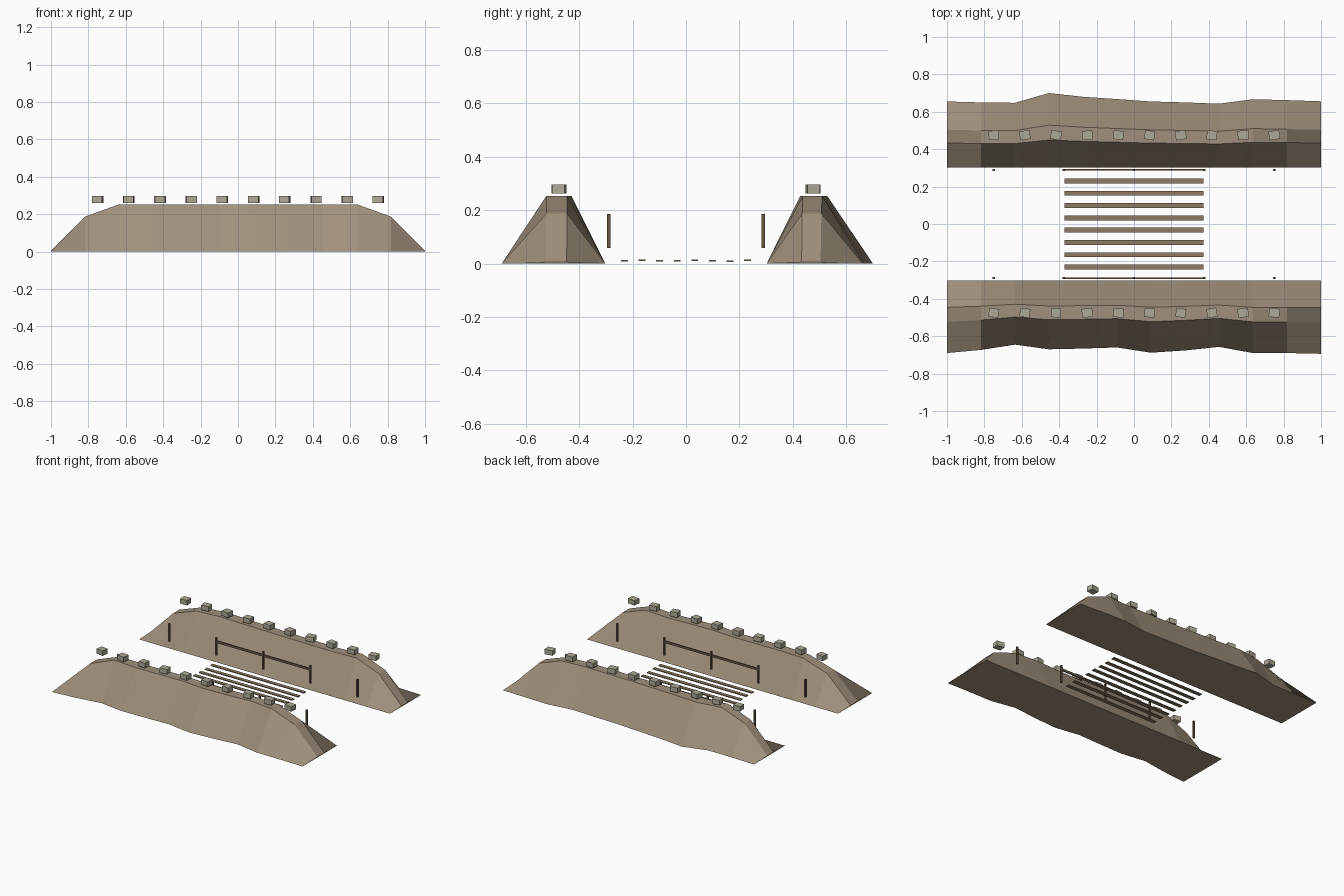
import bpy, bmesh, math, random
from mathutils import Matrix

if "Cube" in bpy.data.objects:
    bpy.data.objects.remove(bpy.data.objects["Cube"])

random.seed(4)


def material(name, rgb):
    m = bpy.data.materials.new(name)
    m.diffuse_color = (*rgb, 1)
    m.use_nodes = True
    m.node_tree.nodes["Principled BSDF"].inputs["Base Color"].default_value = m.diffuse_color
    return m


EARTH = material("earth", (0.35, 0.28, 0.20))
SACK = material("sack", (0.42, 0.40, 0.31))
PLANK = material("plank_wood", (0.27, 0.20, 0.13))
POST = material("post_wood", (0.14, 0.095, 0.06))


def finish(bm, name, mat):
    bmesh.ops.recalc_face_normals(bm, faces=bm.faces)
    me = bpy.data.meshes.new(name)
    bm.to_mesh(me)
    bm.free()
    me.materials.append(mat)
    ob = bpy.data.objects.new(name, me)
    bpy.context.collection.objects.link(ob)
    return ob


def box(name, loc, size, mat, yaw=0.0):
    bm = bmesh.new()
    bmesh.ops.create_cube(bm, size=1, matrix=Matrix.Diagonal((*size, 1)))
    ob = finish(bm, name, mat)
    ob.location = loc
    ob.rotation_euler.z = yaw
    return ob


# Earth banks: trapezoid section swept along x with a wavy outer foot
def bank(name, side, outer):
    bm = bmesh.new()
    n = len(outer)
    rows = []
    for i, o in enumerate(outer):
        x = -1 + 2 * i / (n - 1)
        edge = min(i, n - 1 - i)
        top = (0.005, 0.187, 0.253)[min(edge, 2)]
        width = o - 0.302
        section = [(0.302, 0), (0.302 + 0.37 * width, top),
                   (0.302 + 0.57 * width, top), (o, 0)]
        rows.append([bm.verts.new((x, side * y, z)) for y, z in section])
    for a, b in zip(rows, rows[1:]):
        for j in range(4):
            k = (j + 1) % 4
            bm.faces.new((a[k], a[j], b[j], b[k]))
    bm.faces.new(rows[0])
    bm.faces.new(rows[-1])
    finish(bm, name, EARTH)


bank("front_bank", -1, [.69, .673, .645, .67, .666, .66, .688,
                        .676, .657, .69, .69, .694])
bank("back_bank", 1, [.655, .65, .648, .70, .68, .668, .655,
                      .65, .643, .667, .662, .656])

# Sandbags along both crests
for side, label in ((-1, "front"), (1, "back")):
    for i in range(10):
        box(f"{label}_sandbag_{i + 1}",
            (-0.75 + i * 1.5 / 9, side * 0.475, 0.279),
            (random.uniform(0.052, 0.058), 0.048, 0.035), SACK,
            math.radians(random.uniform(-11, 11)))

# Duckboard slats on the trench floor
for i in range(8):
    box(f"floor_slat_{i + 1}",
        (0, -0.23 + i * 0.46 / 7, 0.011 + 0.002 * math.sin(i * 1.9)),
        (0.745, 0.026, 0.006), PLANK)

# Revetment posts with a rail on each trench wall
for side, label in ((-1, "front"), (1, "back")):
    y = side * 0.289
    for i in range(5):
        box(f"{label}_post_{i + 1}", (-0.75 + i * 0.375, y, 0.122),
            (0.012, 0.012, 0.128), POST)
    box(f"{label}_rail", (0, y, 0.157), (0.75, 0.008, 0.016), POST)
